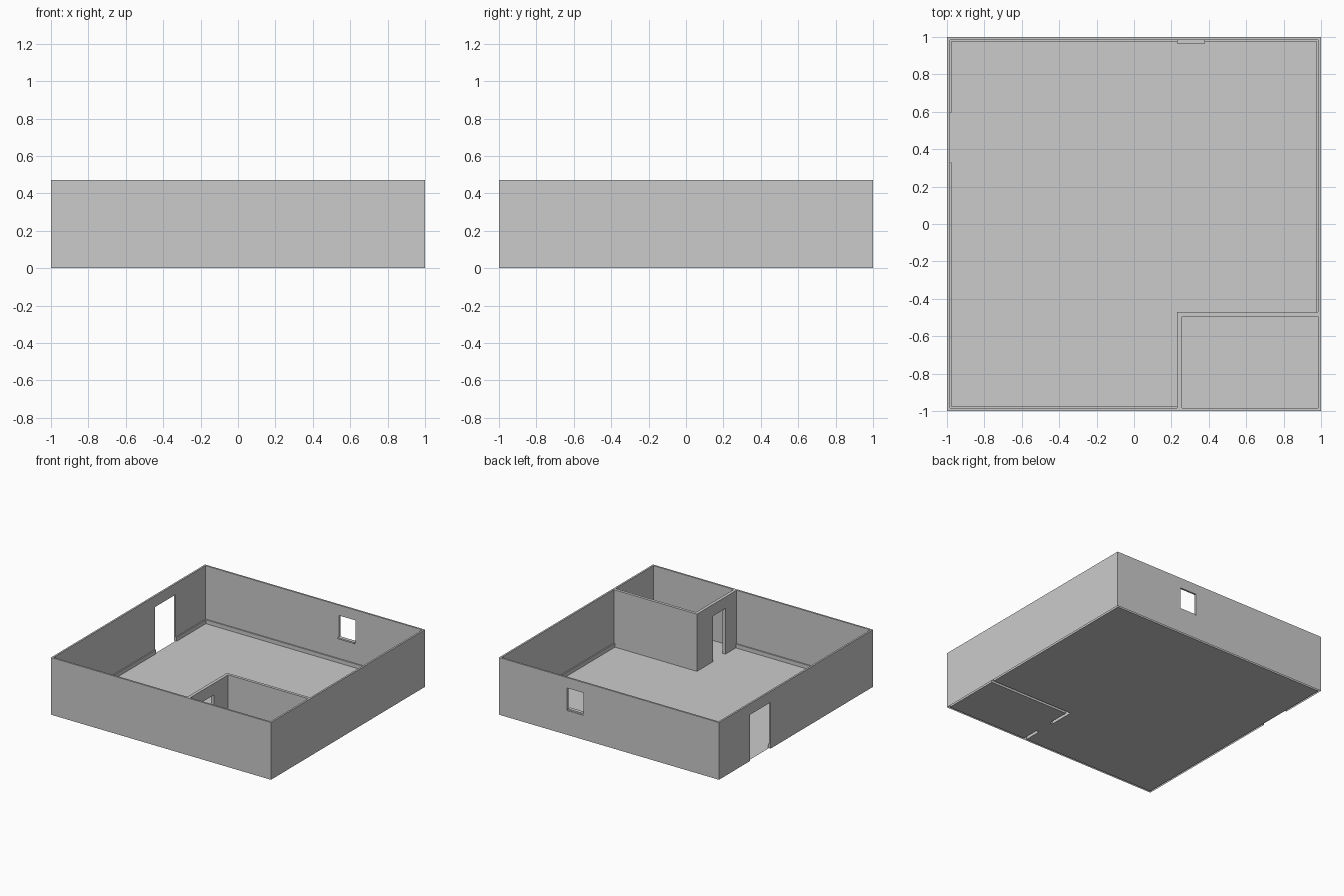
import bpy, bmesh

if "Cube" in bpy.data.objects:
    bpy.data.objects.remove(bpy.data.objects["Cube"])

H = 0.47            # wall height
IN = 0.985          # inner face of the outer walls
PX, PX2 = 0.23, 0.256     # partition, main-room side and small-room side
PY, PY2 = -0.47, -0.494
D0, D1 = -0.84, -0.68     # inner doorway
BASE_H, BASE_T = 0.032, 0.01


def prism(name, pts, z0, z1):
    """Closed prism from a counter-clockwise outline; flat sheet if z0 == z1."""
    me = bpy.data.meshes.new(name)
    bm = bmesh.new()
    face = bm.faces.new([bm.verts.new((x, y, z0)) for x, y in pts])
    if z1 > z0:
        ext = bmesh.ops.extrude_face_region(bm, geom=[face], use_keep_orig=True)
        top = [v for v in ext["geom"] if isinstance(v, bmesh.types.BMVert)]
        bmesh.ops.translate(bm, verts=top, vec=(0, 0, z1 - z0))
        bmesh.ops.recalc_face_normals(bm, faces=bm.faces)
    bm.to_mesh(me)
    bm.free()
    ob = bpy.data.objects.new(name, me)
    bpy.context.collection.objects.link(ob)
    return ob


def rect(x0, x1, y0, y1):
    return [(x0, y0), (x1, y0), (x1, y1), (x0, y1)]


main_room = [(-IN, -IN), (PX, -IN), (PX, PY), (IN, PY), (IN, IN), (-IN, IN)]
small_room = rect(PX2, IN, -IN, PY2)

# Walls: solid block with rooms and openings cut out
walls = prism("walls", rect(-1, 1, -1, 1), 0, H)
cutters = [
    prism("main_room_cutter", main_room, -0.1, H + 0.1),
    prism("small_room_cutter", small_room, -0.1, H + 0.1),
    prism("entry_door_cutter", rect(-1.1, -0.9, 0.33, 0.595), -0.15, 0.38),
    prism("inner_door_cutter", rect(0.2, 0.3, D0, D1), -0.15, 0.375),
    prism("window_cutter", rect(0.23, 0.38, 0.9, 1.1), 0.2, 0.385),
]
for c in cutters:
    m = walls.modifiers.new(c.name, "BOOLEAN")
    m.operation, m.solver, m.object = "DIFFERENCE", "EXACT", c
bpy.context.view_layer.update()
mesh = bpy.data.meshes.new_from_object(
    walls.evaluated_get(bpy.context.evaluated_depsgraph_get()))
walls.modifiers.clear()
walls.data = mesh
for c in cutters:
    bpy.data.objects.remove(c, do_unlink=True)

# Walls are open underneath
bm = bmesh.new()
bm.from_mesh(mesh)
under = [f for f in bm.faces if f.normal.z < -0.9 and f.calc_center_median().z < 0.01]
bmesh.ops.delete(bm, geom=under, context="FACES")
bm.to_mesh(mesh)
bm.free()

# Floor sheets, including the inner doorway
prism("main_floor", main_room, 0, 0)
prism("small_floor", small_room, 0, 0)
prism("doorway_floor", rect(PX, PX2, D0, D1), 0, 0)

# Skirting boards round the main room
B = IN - BASE_T
for name, r in {
    "skirting_back": rect(-IN, IN, B, IN),
    "skirting_front": rect(-IN, PX, -IN, -B),
    "skirting_right": rect(B, IN, PY, B),
    "skirting_left_front": rect(-IN, -B, -B, 0.33),
    "skirting_left_back": rect(-IN, -B, 0.595, B),
}.items():
    prism(name, r, 0, BASE_H)

# Window sill, projecting inwards
prism("window_sill", rect(0.23, 0.38, 0.965, 0.995), 0.2, 0.212)
